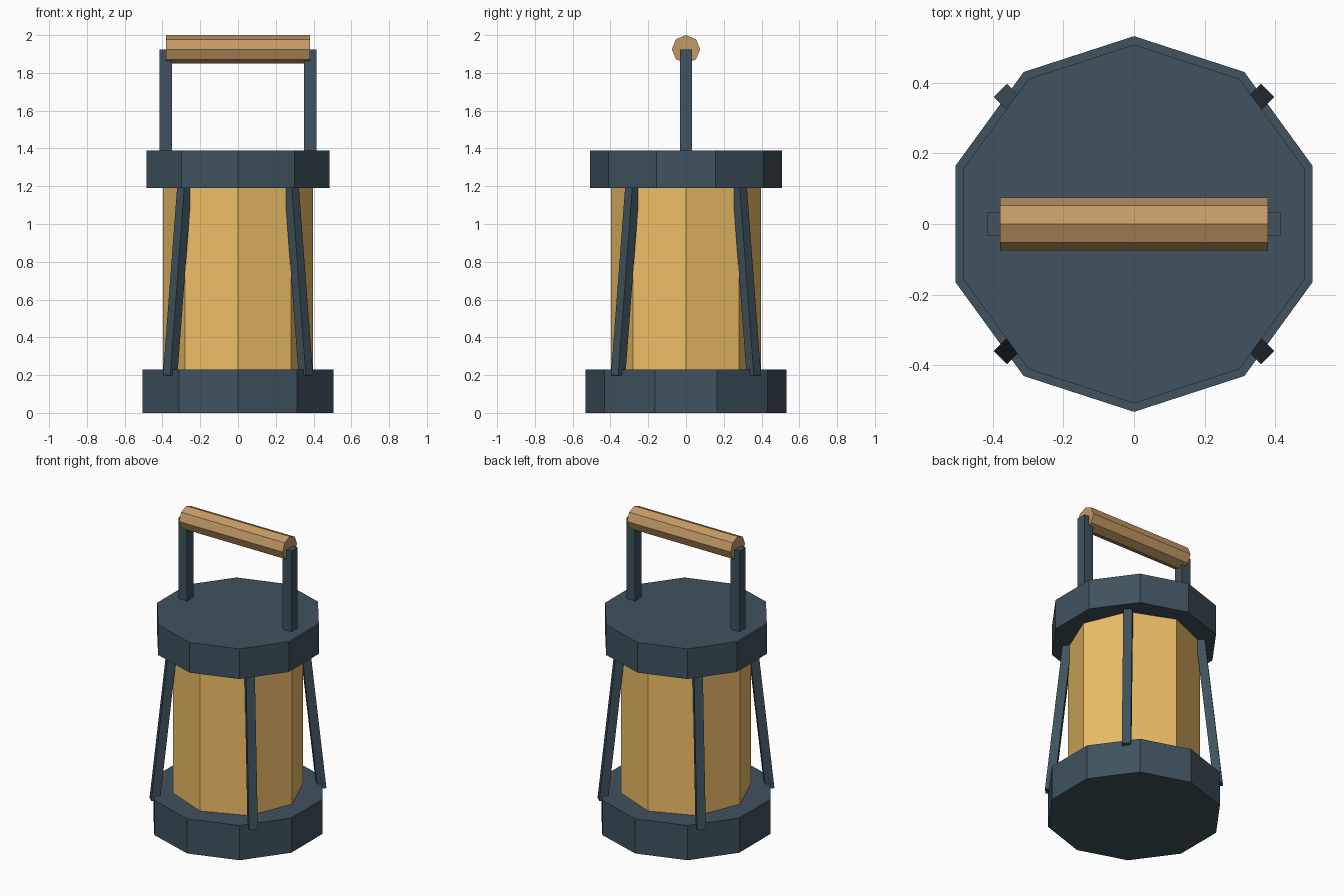
import bpy
from math import radians
from mathutils import Vector, Matrix

if "Cube" in bpy.data.objects:
    bpy.data.objects.remove(bpy.data.objects["Cube"])


def material(name, rgb):
    m = bpy.data.materials.new(name)
    m.diffuse_color = (*rgb, 1)
    m.use_nodes = True
    m.node_tree.nodes["Principled BSDF"].inputs["Base Color"].default_value = m.diffuse_color
    return m


METAL = material("dark_metal", (0.05, 0.084, 0.112))
GLASS = material("amber_glass", (0.87, 0.52, 0.136))
WOOD = material("wood", (0.55, 0.32, 0.133))


def finish(name, mat):
    ob = bpy.context.object
    ob.name = ob.data.name = name
    ob.data.materials.append(mat)
    return ob


def drum(name, sides, radius, z0, z1, mat):
    bpy.ops.mesh.primitive_cylinder_add(vertices=sides, radius=radius, depth=z1 - z0,
                                        location=(0, 0, (z0 + z1) / 2))
    return finish(name, mat)


def bar(name, start, end, width, spin, mat):
    """Square bar between two points, turned by spin degrees about z."""
    a, b = Vector(start), Vector(end)
    bpy.ops.mesh.primitive_cube_add(size=1)
    ob = finish(name, mat)
    up = (b - a).normalized()
    side = Matrix.Rotation(radians(spin), 3, 'Z') @ Vector((0, 1, 0))
    rot = Matrix((side.cross(up), side, up)).transposed()
    ob.matrix_world = Matrix.LocRotScale((a + b) / 2, rot, (width, width, (b - a).length))
    return ob


# Body: base, glass and cap
drum("base", 10, 0.532, 0, 0.23, METAL)
drum("glass", 8, 0.397, 0.2, 1.22, GLASS)
drum("cap", 10, 0.508, 1.19, 1.39, METAL)

# Four leaning guard struts, set on the diagonals
for i in range(4):
    turn = Matrix.Rotation(radians(45 + 90 * i), 3, 'Z')
    bar(f"guard_strut_{i + 1}", turn @ Vector((0.508, 0, 0.197)),
        turn @ Vector((0.398, 0, 1.23)), 0.054, 45 + 90 * i, METAL)

# Handle: two posts and an eight-sided grip
for side, x in (("left", -0.383), ("right", 0.383)):
    bar(f"handle_post_{side}", (x, 0, 1.36), (x, 0, 1.925), 0.065, 0, METAL)

bpy.ops.mesh.primitive_cylinder_add(vertices=8, radius=0.075, depth=0.76,
                                    location=(0, 0, 1.925), rotation=(0, radians(90), 0))
finish("handle_grip", WOOD)
